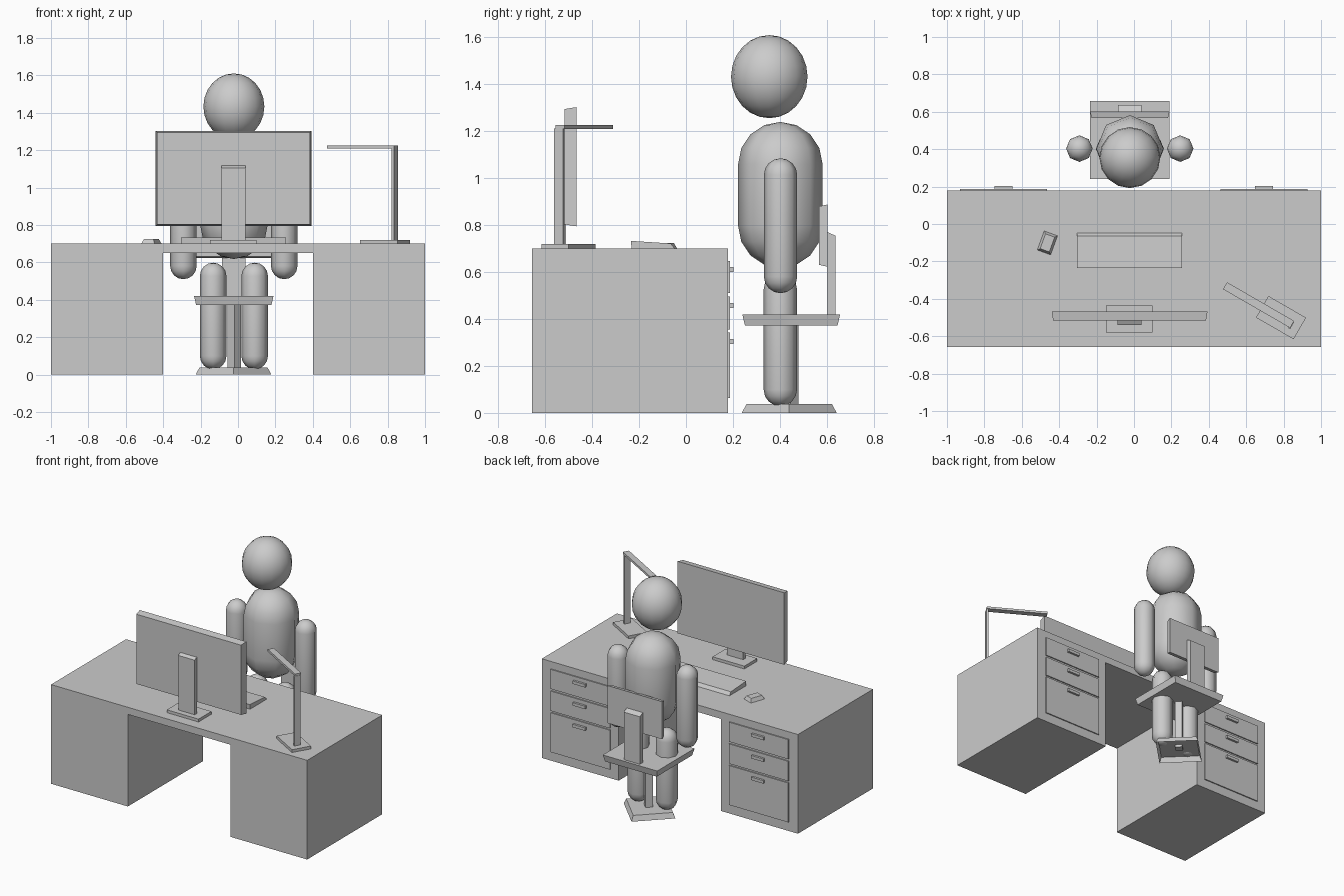
import bpy, bmesh, math
from mathutils import Matrix, Vector

if "Cube" in bpy.data.objects:
    bpy.data.objects.remove(bpy.data.objects["Cube"])

grey = bpy.data.materials.new("plain grey")
grey.diffuse_color = (0.6, 0.6, 0.6, 1)
grey.use_nodes = True
grey.node_tree.nodes["Principled BSDF"].inputs["Base Color"].default_value = grey.diffuse_color


def finish(name, bm, smooth=False):
    bmesh.ops.recalc_face_normals(bm, faces=bm.faces)
    me = bpy.data.meshes.new(name)
    bm.to_mesh(me)
    bm.free()
    me.materials.append(grey)
    for p in me.polygons:
        p.use_smooth = smooth
    ob = bpy.data.objects.new(name, me)
    bpy.context.collection.objects.link(ob)
    return ob


def box(name, xs, ys, zs, rot=0, narrow=None, inset=0.0, open_bottom=False):
    """Box from ranges, turned about its own centre; one side can be narrowed.
    narrow = (axis, sign) of the face that shrinks by inset."""
    c = Vector([(r[0] + r[1]) / 2 for r in (xs, ys, zs)])
    half = [(r[1] - r[0]) / 2 for r in (xs, ys, zs)]
    bm = bmesh.new()
    bmesh.ops.create_cube(bm, size=2)
    for v in bm.verts:
        sign = v.co.copy()
        for i in range(3):
            h = half[i]
            if narrow and i != narrow[0] and sign[narrow[0]] * narrow[1] > 0:
                h -= inset
            v.co[i] = sign[i] * h
    if open_bottom:
        low = [f for f in bm.faces if all(v.co.z < 0 for v in f.verts)]
        bmesh.ops.delete(bm, geom=low, context='FACES_ONLY')
    bmesh.ops.transform(bm, matrix=Matrix.Translation(c) @ Matrix.Rotation(math.radians(rot), 4, 'Z'),
                        verts=bm.verts)
    return finish(name, bm)


def extrude_profile(name, pts, x0, x1):
    """Side profile of (y, z) points stretched along x."""
    bm = bmesh.new()
    f = bm.faces.new([bm.verts.new((x0, y, z)) for y, z in pts])
    r = bmesh.ops.extrude_face_region(bm, geom=[f])
    vs = [g for g in r["geom"] if isinstance(g, bmesh.types.BMVert)]
    bmesh.ops.translate(bm, verts=vs, vec=(x1 - x0, 0, 0))
    return finish(name, bm)


def capsule(name, x, y, z0, z1, r, seg=8, rings=8):
    """Sphere split at its equator and pulled to full height."""
    bm = bmesh.new()
    bmesh.ops.create_uvsphere(bm, u_segments=seg, v_segments=rings, radius=r)
    half = (z1 - z0) / 2 - r
    equator = [e for e in bm.edges if all(abs(v.co.z) < 1e-5 for v in e.verts)]
    up = [f for f in bm.faces if f.calc_center_median().z > 0]
    bmesh.ops.split_edges(bm, edges=equator)
    top = {v for f in up for v in f.verts}
    for v in bm.verts:
        v.co.z += half if v in top else -half
    rims = [e for e in bm.edges if e.is_boundary]
    bmesh.ops.bridge_loops(bm, edges=rims)
    bmesh.ops.translate(bm, verts=bm.verts, vec=(x, y, (z0 + z1) / 2))
    return finish(name, bm, True)


# desk: one arch-shaped body
bm = bmesh.new()
arch = [(-1, 0), (-0.4, 0), (-0.4, 0.65), (0.4, 0.65), (0.4, 0), (1, 0), (1, 0.7), (-1, 0.7)]
face = bm.faces.new([bm.verts.new((x, -0.657, z)) for x, z in arch])
ext = bmesh.ops.extrude_face_region(bm, geom=[face])
bmesh.ops.translate(bm, verts=[g for g in ext["geom"] if isinstance(g, bmesh.types.BMVert)],
                    vec=(0, 0.837, 0))
finish("desk", bm)

# drawers and handles
for side, cx in (("left", -0.698), ("right", 0.695)):
    for i, (z0, z1) in enumerate(((0.064, 0.342), (0.355, 0.495), (0.51, 0.648))):
        box(f"{side}_drawer_{i}", (cx - 0.232, cx + 0.232), (0.175, 0.188), (z0, z1))
        box(f"{side}_handle_{i}", (cx - 0.048, cx + 0.048), (0.186, 0.203), (z1 - 0.048, z1 - 0.027))

# monitor
box("monitor_screen", (-0.44, 0.393), (-0.517, -0.467), (0.795, 1.303), narrow=(1, -1), inset=0.008)
extrude_profile("monitor_neck", [(-0.54, 0.72), (-0.54, 1.105), (-0.512, 1.12), (-0.512, 0.72)], -0.088, 0.04)
box("monitor_base", (-0.15, 0.098), (-0.58, -0.436), (0.7, 0.72))

# keyboard and mouse
extrude_profile("keyboard", [(-0.232, 0.70), (-0.235, 0.733), (-0.065, 0.722), (-0.048, 0.70)], -0.305, 0.257)
box("mouse", (-0.501, -0.425), (-0.155, -0.047), (0.7, 0.725), rot=-20, narrow=(2, 1), inset=0.012)

# desk lamp
box("lamp_base", (0.67, 0.902), (-0.567, -0.434), (0.7, 0.72), rot=-30)
box("lamp_post", (0.832, 0.846), (-0.562, -0.518), (0.715, 1.212), rot=-30)
box("lamp_arm", (0.459, 0.873), (-0.455, -0.412), (1.21, 1.226), rot=-30)

# chair
box("chair_base", (-0.167, 0.119), (0.297, 0.583), (0, 0.037), rot=45, narrow=(2, 1), inset=0.014,
    open_bottom=True)
box("chair_post", (-0.045, 0.005), (0.42, 0.47), (0.02, 0.38), rot=45)
box("seat", (-0.235, 0.19), (0.24, 0.657), (0.373, 0.42), narrow=(2, -1), inset=0.011)
extrude_profile("backrest_support", [(0.6, 0.415), (0.6, 0.772), (0.637, 0.755), (0.637, 0.415)], -0.085, 0.04)
box("backrest", (-0.235, 0.19), (0.567, 0.602), (0.623, 0.888), narrow=(1, -1), inset=0.008)

# seated figure
bm = bmesh.new()
bmesh.ops.create_uvsphere(bm, u_segments=16, v_segments=12, radius=1,
                          matrix=Matrix.Translation((-0.022, 0.355, 1.433)) @ Matrix.Diagonal((0.163, 0.163, 0.177, 1)))
finish("head", bm, True)
capsule("torso", -0.022, 0.402, 0.618, 1.24, 0.18)
for side, arm_x, leg_x in (("left", -0.292, -0.133), ("right", 0.247, 0.089)):
    capsule(side + "_arm", arm_x, 0.403, 0.51, 1.085, 0.071)
    capsule(side + "_leg", leg_x, 0.402, 0.028, 0.598, 0.071)
